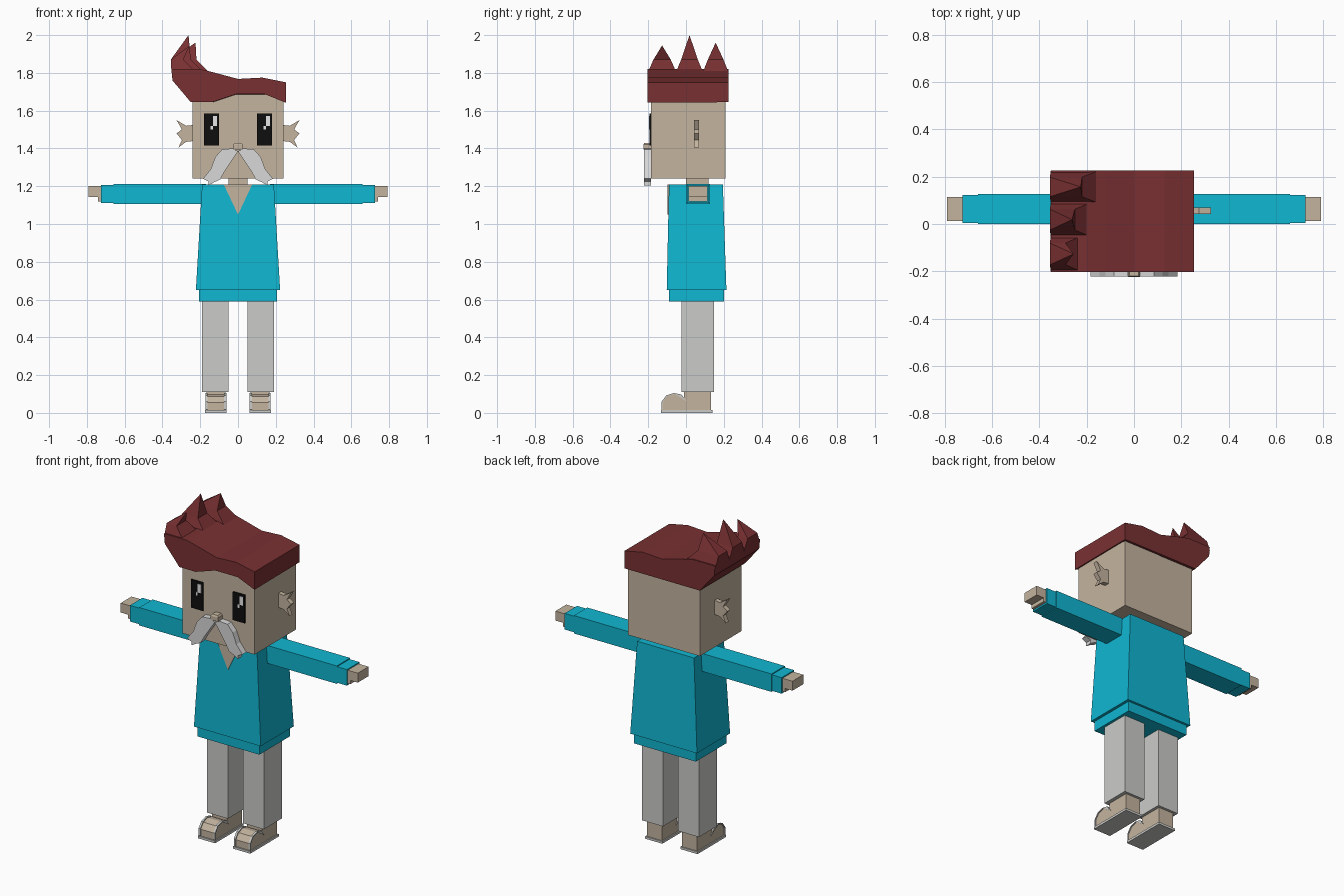
import bpy, bmesh

old = bpy.data.objects.get("Cube")
if old:
    bpy.data.objects.remove(old, do_unlink=True)


def material(name, r, g, b):
    """Make a flat material from an 8-bit sRGB colour."""
    col = [((c / 255 + 0.055) / 1.055) ** 2.4 if c > 10 else c / 3295 for c in (r, g, b)] + [1]
    m = bpy.data.materials.new(name)
    m.use_nodes = True
    m.diffuse_color = col
    m.node_tree.nodes["Principled BSDF"].inputs["Base Color"].default_value = col
    return m


SKIN = material("skin", 196, 180, 159)
HAIR = material("auburn_hair", 121, 48, 50)
TEAL = material("teal_sweater", 16, 183, 210)
GREY = material("light_grey_trousers", 203, 203, 201)
WHITE = material("white_moustache", 216, 216, 216)
BLACK = material("eye_black", 14, 14, 14)
GLINT = material("eye_glint", 235, 235, 235)


def loft(name, rings, mat):
    """Join rings of equal length with side faces and cap both ends."""
    bm = bmesh.new()
    rows = [[bm.verts.new(p) for p in ring] for ring in rings]
    n = len(rows[0])
    for a, b in zip(rows, rows[1:]):
        for i in range(n):
            j = (i + 1) % n
            bm.faces.new((a[i], a[j], b[j], b[i]))
    bm.faces.new(rows[0])
    bm.faces.new(rows[-1])
    bmesh.ops.remove_doubles(bm, verts=bm.verts, dist=0.0001)
    bmesh.ops.recalc_face_normals(bm, faces=bm.faces)
    me = bpy.data.meshes.new(name)
    bm.to_mesh(me)
    bm.free()
    me.materials.append(mat)
    ob = bpy.data.objects.new(name, me)
    bpy.context.collection.objects.link(ob)
    return ob


def rect(x0, x1, y0, y1, z):
    return [(x0, y0, z), (x1, y0, z), (x1, y1, z), (x0, y1, z)]


def box(name, x0, x1, y0, y1, z0, z1, mat):
    return loft(name, [rect(x0, x1, y0, y1, z0), rect(x0, x1, y0, y1, z1)], mat)


def front_prism(name, pts, y0, y1, mat, s=1):
    """Extrude an (x, z) outline along y, mirrored when s is -1."""
    return loft(name, [[(s * x, y, z) for x, z in pts] for y in (y0, y1)], mat)


def side_prism(name, pts, x0, x1, mat):
    """Extrude a (y, z) outline along x."""
    return loft(name, [[(x, y, z) for y, z in pts] for x in (x0, x1)], mat)


# Head, neck and nose
box("head", -0.24, 0.24, -0.185, 0.21, 1.24, 1.70, SKIN)
box("neck", -0.05, 0.05, 0.0, 0.12, 1.15, 1.26, SKIN)
loft("nose", [rect(-0.025, 0.025, -0.225, -0.18, 1.395),
              rect(-0.025, 0.025, -0.225, -0.18, 1.42),
              rect(-0.018, 0.018, -0.22, -0.18, 1.43)], SKIN)

# Hair: wavy top, arched fringe in front, straight edge at the back
top = [(0.253, 1.75), (0.13, 1.775), (0.0, 1.768), (-0.12, 1.80), (-0.2, 1.82),
       (-0.352, 1.82), (-0.347, 1.76), (-0.25, 1.645)]
fringe = [(-0.14, 1.645), (-0.01, 1.688), (0.14, 1.688), (0.253, 1.642)]
loft("hair", [[(x, -0.203, z) for x, z in top + fringe],
              [(x, 0.226, z) for x, z in top] + [(x, 0.226, 1.645) for x, z in fringe]], HAIR)

# Swept hair spikes: (front y, back y, right base x, tip x, tip z)
for label, y0, y1, xr, xt, zt in (("front", -0.203, -0.05, -0.22, -0.255, 1.945),
                                  ("middle", -0.055, 0.092, -0.18, -0.262, 2.0),
                                  ("back", 0.088, 0.226, -0.15, -0.225, 1.96)):
    ym, w = (y0 + y1) / 2, (y1 - y0) / 2
    loft(label + "_hair_spike", [
        rect(-0.352, xr, y0, y1, 1.80),
        rect(-0.356, xr - 0.07, ym - w * 0.6, ym + w * 0.6, 1.87),
        [(xt, ym, zt)] * 4], HAIR)

# Eyes with square glints on the same side
for side, x in (("right", -0.18), ("left", 0.10)):
    box(side + "_eye", x, x + 0.08, -0.193, -0.184, 1.415, 1.585, BLACK)
    box(side + "_eye_glint", x + 0.048, x + 0.07, -0.196, -0.19, 1.52, 1.572, GLINT)
    box(side + "_eye_small_glint", x + 0.035, x + 0.048, -0.196, -0.19, 1.50, 1.52, GLINT)

# Sweater body, hem and neckline
loft("sweater_body", [rect(-0.223, 0.223, -0.102, 0.214, 0.65),
                      rect(-0.19, 0.19, -0.09, 0.195, 1.21)], TEAL)
box("sweater_hem", -0.206, 0.206, -0.09, 0.20, 0.59, 0.66, TEAL)
front_prism("open_neckline", [(-0.075, 1.208), (0.075, 1.208), (0.0, 1.05)], -0.097, -0.08, SKIN)

ear = [(0.23, 1.525), (0.275, 1.52), (0.325, 1.55), (0.297, 1.50), (0.325, 1.48),
       (0.297, 1.445), (0.315, 1.405), (0.275, 1.435), (0.23, 1.44)]
moustache = [(0.0, 1.385), (0.03, 1.40), (0.085, 1.395), (0.12, 1.355), (0.145, 1.29),
             (0.185, 1.24), (0.155, 1.225), (0.155, 1.205), (0.125, 1.222), (0.095, 1.235),
             (0.07, 1.28), (0.04, 1.325)]
toe = [(-0.125, 0.012), (-0.125, 0.055), (-0.10, 0.088), (-0.06, 0.10), (-0.02, 0.092),
       (0.005, 0.06), (0.005, 0.012)]

for side, s in (("left", 1), ("right", -1)):
    def pair(name, x0, x1, *rest):
        a, b = sorted((s * x0, s * x1))
        return box(side + "_" + name, a, b, *rest)

    # Ear and moustache half
    front_prism(side + "_ear", ear, 0.042, 0.07, SKIN, s)
    front_prism(side + "_moustache", moustache, -0.222, -0.184, WHITE, s)

    # Arm, cuff and hand
    pair("sleeve", 0.17, 0.66, 0.0, 0.127, 1.105, 1.213, TEAL)
    pair("cuff", 0.65, 0.725, 0.004, 0.123, 1.11, 1.207, TEAL)
    pair("palm", 0.72, 0.742, 0.012, 0.115, 1.12, 1.20, SKIN)
    pair("fingers", 0.74, 0.792, 0.012, 0.115, 1.143, 1.20, SKIN)

    # Trouser leg
    pair("trouser_leg", 0.05, 0.19, -0.025, 0.148, 0.11, 0.60, GREY)

    # Sandal sole, foot and edge straps
    pair("sole", 0.06, 0.175, -0.133, 0.14, 0.0, 0.014, GREY)
    pair("heel", 0.067, 0.168, -0.01, 0.133, 0.012, 0.112, SKIN)
    side_prism(side + "_toes", toe, s * 0.067, s * 0.168, SKIN)
    inner = toe[:6]
    outer = [(y - 0.004, z + 0.005) for y, z in reversed(inner)]
    for edge, x in (("inner", 0.062), ("outer", 0.161)):
        side_prism(side + "_" + edge + "_strap", inner + outer, s * x, s * (x + 0.012), GREY)
